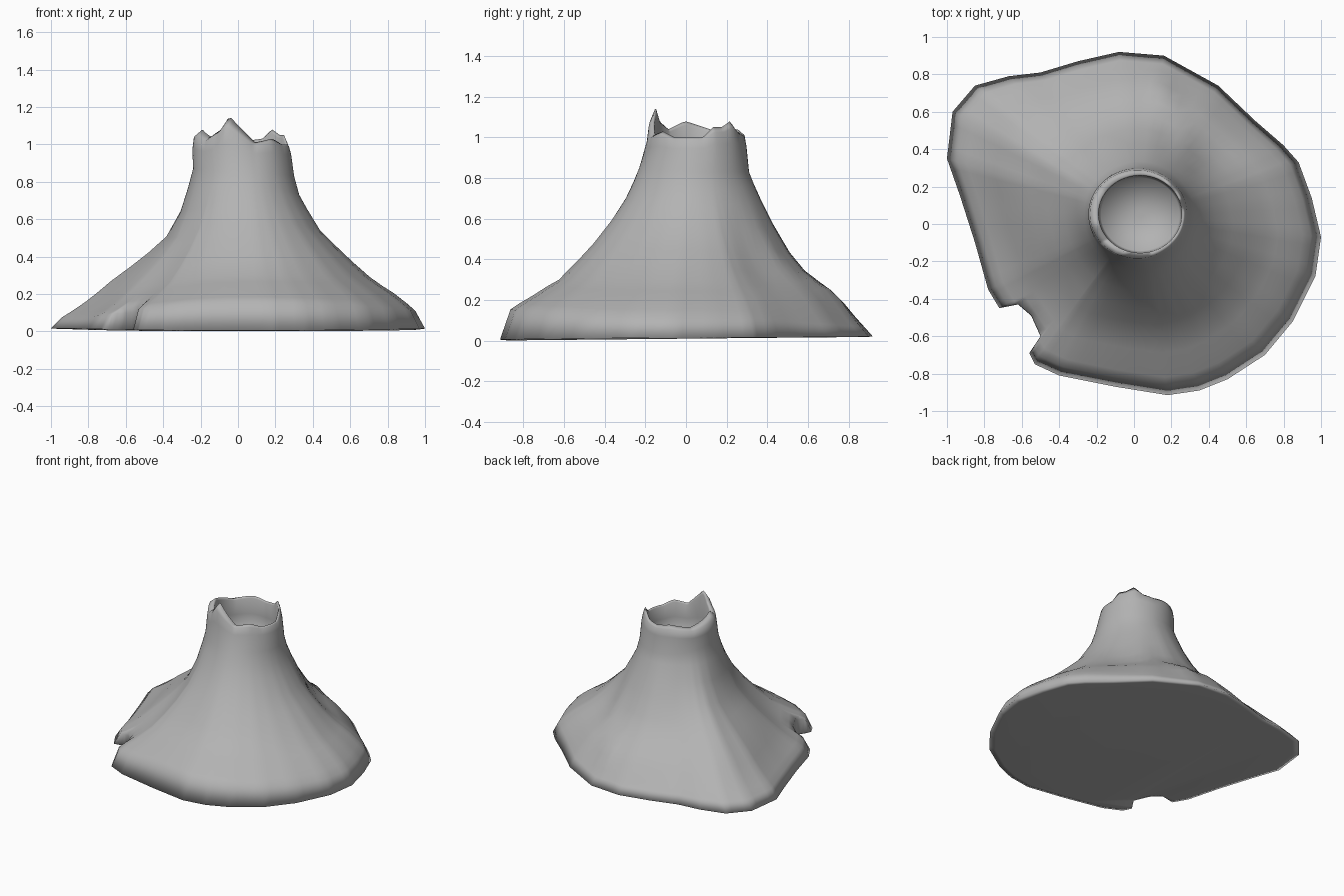
import bpy, bmesh, math
from mathutils import Vector

if "Cube" in bpy.data.objects:
    bpy.data.objects.remove(bpy.data.objects["Cube"], do_unlink=True)

AXIS = Vector((0.03, 0.04))
NECK = 0.27
SPLIT = 4  # columns per outline edge

# Foot outline, anticlockwise, with the bite taken out of the front right
FOOT = [(1, -.07), (.95, .14), (.88, .33), (.8, .42), (.65, .55), (.45, .74),
        (.16, .9), (-.08, .92), (-.3, .87), (-.5, .81), (-.67, .79), (-.85, .74),
        (-.97, .6), (-1, .35), (-.93, .15), (-.85, -.1), (-.78, -.35), (-.72, -.45),
        (-.62, -.43), (-.55, -.49), (-.5, -.6), (-.56, -.69), (-.53, -.75),
        (-.4, -.81), (-.1, -.87), (.18, -.915), (.35, -.89), (.5, -.83),
        (.7, -.7), (.85, -.52), (.97, -.28)]
BITE_START, BITE_END = Vector((-.72, -.45)), Vector((-.53, -.75))

# Slope: share of the way from neck to foot, and height on left, back, right, front
SLOPE = [(1, .015, .02, .015, .005), (.925, .11, .07, .075, .155),
         (.86, .15, .115, .105, .185), (.76, .205, .19, .155, .225),
         (.67, .245, .245, .21, .265), (.58, .29, .285, .27, .3),
         (.45, .37, .345, .345, .39), (.33, .45, .435, .415, .48),
         (.2, .54, .57, .5, .595), (.1, .655, .69, .64, .7),
         (.04, .73, .77, .77, .785), (0, .83, .83, .87, .85)]

# Broken rim: angle in degrees and height
RIM = [(0, 1.0), (8, 1.0), (22, 1.05), (35, 1.05), (50, 1.08), (65, 1.03), (85, 1.02),
       (110, 1.04), (145, 1.02), (195, 1.08), (220, 1.04), (238, 1.08), (250, 1.15),
       (265, 1.09), (285, 1.01), (310, 1.03), (330, 1.0), (360, 1.0)]


def lerp_table(table, x):
    for (x0, y0), (x1, y1) in zip(table, table[1:]):
        if x <= x1:
            return y0 + (y1 - y0) * (x - x0) / (x1 - x0)
    return table[-1][1]


def bell(x, centre, width):
    return math.exp(-((x - centre) / width) ** 2)


def ray_to_line(d, a, b):
    """Distance from the axis along d to the line through a and b."""
    a, e = a - AXIS, b - a
    return (a.x * e.y - a.y * e.x) / (d.x * e.y - d.y * e.x)


def relief(ang, t):
    """Curling lava ridges and shallow valleys."""
    ridges = (0.02 * bell(ang, 20 + 75 * t ** 0.65, 5)
              + 0.015 * bell(ang, 155 - 15 * t, 8))
    valleys = (0.045 * bell(ang, 222, 22) * bell(t, 0.45, 0.35)
               + 0.03 * bell(ang, 38, 18) * bell(t, 0.4, 0.2))
    return (ridges * math.sin(math.pi * t) - valleys) * min(1, 5 * t, 14 * (1 - t))


# Columns around the cone: direction, angle, bitten reach and whole reach
columns = []
for i, p in enumerate(FOOT):
    a, b = Vector(p), Vector(FOOT[(i + 1) % len(FOOT)])
    for k in range(SPLIT):
        v = a.lerp(b, k / SPLIT) - AXIS
        d = v.normalized()
        whole = v.length
        ang = math.degrees(math.atan2(d.y, d.x)) % 360
        if 213 < ang < 234.7:
            whole = max(whole, ray_to_line(d, BITE_START, BITE_END))
        columns.append((d, ang, v.length, whole))

bm = bmesh.new()


def add_ring(point):
    return [bm.verts.new(point(*c)) for c in columns]


def bridge(low, high):
    n = len(low)
    for i in range(n):
        j = (i + 1) % n
        bm.faces.new((low[i], low[j], high[j], high[i]))


def slope_point(t, left, back, right, front):
    def point(d, ang, reach, whole):
        r = min(reach - 0.01 * (1 - t), NECK + (whole - NECK) * t)
        xy = AXIS + d * r
        z = (d.x ** 2 * (left if d.x > 0 else right)
             + d.y ** 2 * (back if d.y > 0 else front))
        return (xy.x, xy.y, z + relief(ang, t))
    return point


def rim_point(radius, shift, share, base):
    def point(d, ang, reach, whole):
        xy = AXIS + Vector((shift + d.x * radius, 0.012 + d.y * radius * 0.93))
        return (xy.x, xy.y, base + (lerp_table(RIM, ang) - base) * share)
    return point


def sole_point(d, ang, reach, whole):
    xy = AXIS + d * (reach * 0.96)
    return (xy.x, xy.y, 0.01 + 0.01 * xy.y)


# Outer slope, neck, jagged rim and steep crater in one skin
rings = [add_ring(sole_point)]
rings += [add_ring(slope_point(*row)) for row in SLOPE]
rings += [add_ring(rim_point(*row)) for row in
          [(.264, -.01, .4, .91), (.254, -.012, .7, .97), (.23, .003, 1, 1),
           (.222, .003, .9, .9), (.22, .003, .3, .85), (.21, .003, 0, .71),
           (.02, .003, 0, .7)]]
for low, high in zip(rings, rings[1:]):
    bridge(low, high)
bm.faces.new(rings[-1])             # crater floor
bm.faces.new(rings[0][::-1])        # underside
bmesh.ops.recalc_face_normals(bm, faces=bm.faces)
for f in bm.faces:
    f.smooth = True

mesh = bpy.data.meshes.new("volcano_cone")
bm.to_mesh(mesh)
bm.free()
cone = bpy.data.objects.new("volcano_cone", mesh)
bpy.context.collection.objects.link(cone)

# Plain grey rock
rock = bpy.data.materials.new("grey_rock")
rock.use_nodes = True
grey = (0.45, 0.45, 0.45, 1)
rock.diffuse_color = grey
bsdf = rock.node_tree.nodes["Principled BSDF"]
bsdf.inputs["Base Color"].default_value = grey
bsdf.inputs["Roughness"].default_value = 0.8
mesh.materials.append(rock)
